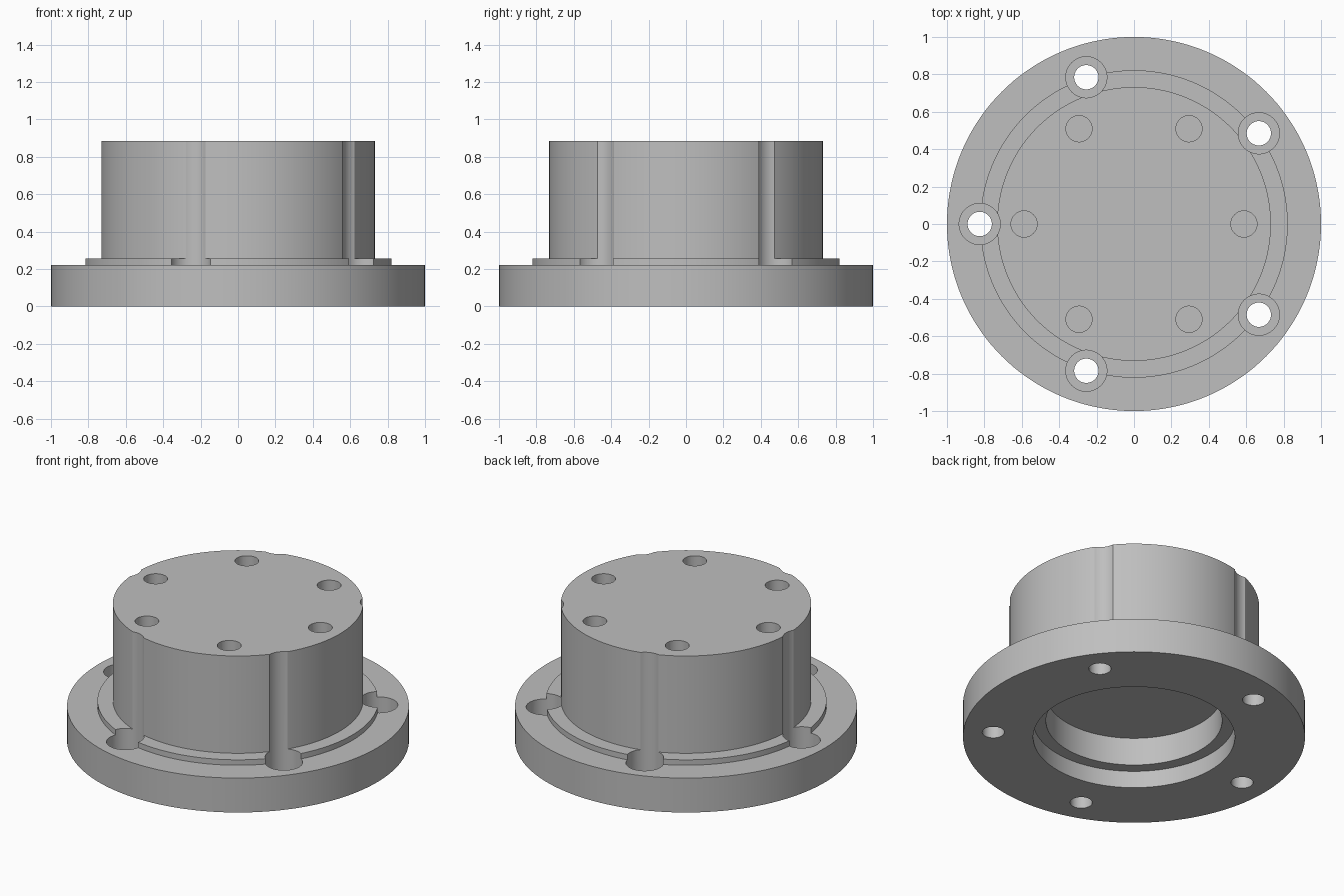
import bpy, bmesh, math

cube = bpy.data.objects.get("Cube")
if cube:
    bpy.data.objects.remove(cube)

grey = bpy.data.materials.new("machined_grey")
grey.use_nodes = True
COLOUR = (0.52, 0.52, 0.52, 1)
grey.diffuse_color = COLOUR
grey.node_tree.nodes["Principled BSDF"].inputs["Base Color"].default_value = COLOUR


def lathe(name, profile, steps, centres=((0, 0),)):
    """Revolve an (r, z) profile about a vertical axis at each centre."""
    bm = bmesh.new()
    for cx, cy in centres:
        verts = [bm.verts.new((cx + r, cy, z)) for r, z in profile]
        edges = [bm.edges.new(pair) for pair in zip(verts, verts[1:])]
        bmesh.ops.spin(bm, geom=verts + edges, cent=(cx, cy, 0), axis=(0, 0, 1),
                       angle=2 * math.pi, steps=steps)
    bmesh.ops.remove_doubles(bm, verts=bm.verts, dist=0.0001)
    bmesh.ops.recalc_face_normals(bm, faces=bm.faces)
    mesh = bpy.data.meshes.new(name)
    bm.to_mesh(mesh)
    bm.free()
    obj = bpy.data.objects.new(name, mesh)
    bpy.context.collection.objects.link(obj)
    mesh.materials.append(grey)
    return obj


def ring(count, radius, start=0):
    """Centres evenly spaced on a circle."""
    angles = [math.radians(start) + 2 * math.pi * i / count for i in range(count)]
    return [(radius * math.cos(a), radius * math.sin(a)) for a in angles]


# Flange, raised step and boss, with the stepped recess underneath
TOP = 0.885
hub = lathe("flanged_hub", [
    (0, 0.29), (0.515, 0.29), (0.515, 0.11), (0.59, 0.11), (0.59, 0),
    (1, 0), (1, 0.222), (0.822, 0.222), (0.822, 0.257),
    (0.732, 0.257), (0.732, TOP), (0, TOP)], 144)

# Counterbored bolt holes, which also groove the boss wall
bolt_cutter = lathe("bolt_hole_cutter", [
    (0, -0.1), (0.065, -0.1), (0.065, 0.1), (0.11, 0.1), (0.11, 1), (0, 1)],
    48, ring(5, 0.825, 36))

# Blind holes in the top face
top_cutter = lathe("top_hole_cutter", [
    (0, 0.585), (0.07, 0.585), (0.07, 1), (0, 1)], 40, ring(6, 0.588))

bpy.ops.object.select_all(action="DESELECT")
bpy.context.view_layer.objects.active = hub
hub.select_set(True)
for cutter in (bolt_cutter, top_cutter):
    cutter.hide_render = True
    cut = hub.modifiers.new(cutter.name, "BOOLEAN")
    cut.operation = "DIFFERENCE"
    cut.solver = "EXACT"
    cut.object = cutter
    bpy.ops.object.modifier_apply(modifier=cut.name)
    bpy.data.objects.remove(cutter)

bpy.ops.object.shade_smooth_by_angle(angle=math.radians(30))
